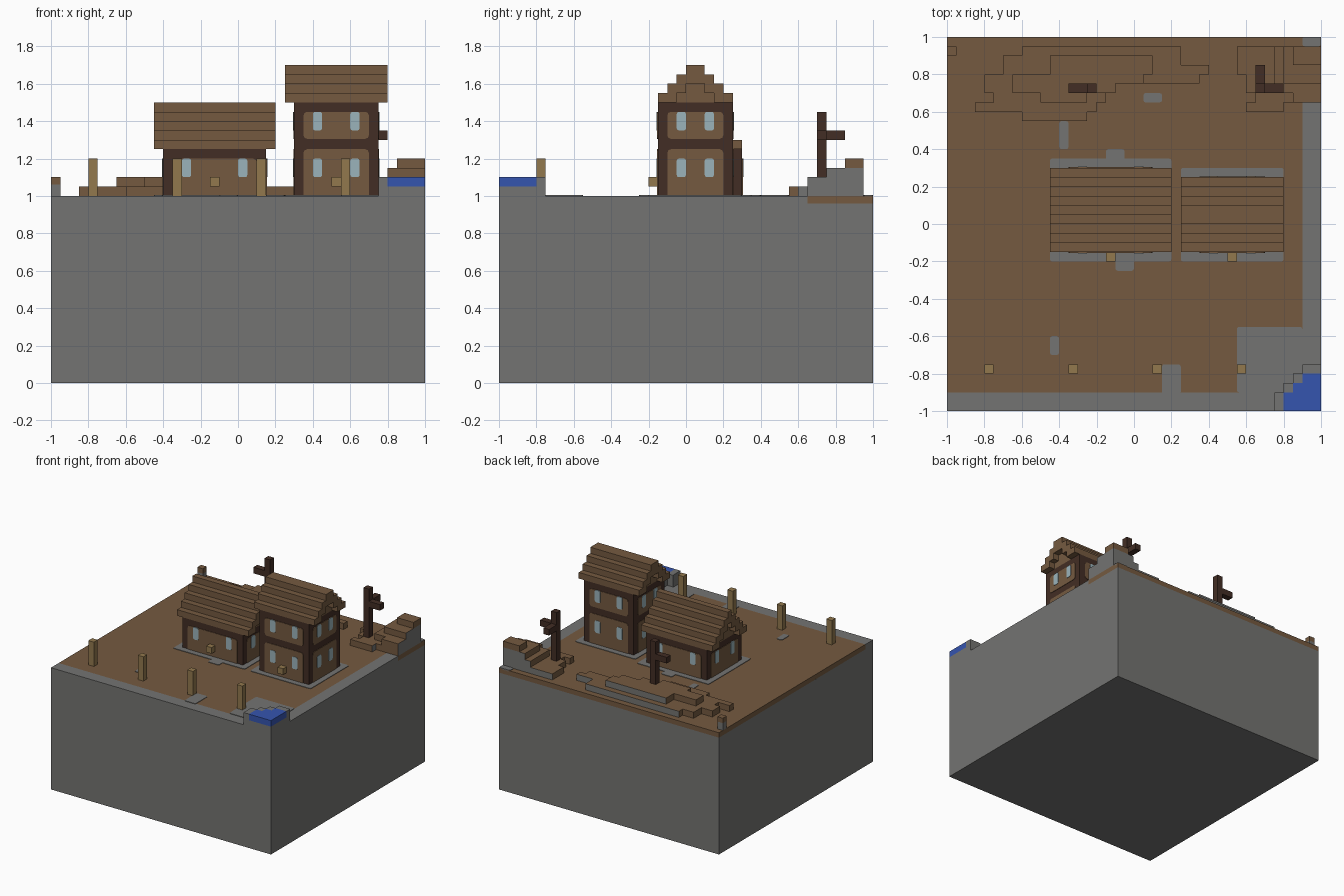
import bpy, bmesh
from mathutils import Vector

cube = bpy.data.objects.get("Cube")
if cube:
    bpy.data.objects.remove(cube, do_unlink=True)


def material(name, rgb):
    m = bpy.data.materials.new(name)
    m.use_nodes = True
    m.diffuse_color = (*rgb, 1)
    m.node_tree.nodes["Principled BSDF"].inputs["Base Color"].default_value = (*rgb, 1)
    return m


BROWN = material("earth brown", (.178, .102, .051))
STONE = material("stone grey", (.174, .174, .168))
DARK = material("dark timber", (.055, .027, .018))
TAN = material("pale wood", (.29, .19, .076))
BLUE = material("water blue", (.036, .09, .43))
GLASS = material("window glass", (.33, .456, .497))


def add_box(bm, b, bevel=0, axis=0):
    """Box from (x0, x1, y0, y1, z0, z1); bevel rounds the edges along an axis."""
    lo, hi = Vector(b[0::2]), Vector(b[1::2])
    verts = bmesh.ops.create_cube(bm, size=1)["verts"]
    for v in verts:
        v.co = (lo + hi) / 2 + v.co * (hi - lo)
    if bevel:
        edges = {e for v in verts for e in v.link_edges
                 if abs((e.verts[0].co - e.verts[1].co)[axis]) > 1e-5
                 and all(abs((e.verts[0].co - e.verts[1].co)[a]) < 1e-5
                         for a in range(3) if a != axis)}
        bmesh.ops.bevel(bm, geom=list(edges), offset=bevel, segments=2,
                        profile=.5, affect='EDGES')


def boxes(name, items, mats, rule=None, bevel=0, axis=0):
    bm = bmesh.new()
    for b in items:
        add_box(bm, b, bevel, axis)
    bm.normal_update()
    if rule:
        for f in bm.faces:
            f.material_index = rule(f)
    me = bpy.data.meshes.new(name)
    bm.to_mesh(me)
    bm.free()
    for m in mats:
        me.materials.append(m)
    ob = bpy.data.objects.new(name, me)
    bpy.context.collection.objects.link(ob)
    return ob


# Ground: stone block, earth skin and bare stone margins
SKIN = .96
boxes("stone_base", [(-1, 1, -1, 1, 0, SKIN)], [STONE])
boxes("earth_layer", [(-1, .9, -.9, 1, SKIN, 1), (.9, 1, .65, 1, SKIN, 1)], [BROWN])
boxes("stone_margin", [(-1, 1, -1, -.9, SKIN, 1), (.9, 1, -.9, .65, SKIN, 1)], [STONE])
patches = [(.55, .9, -.9, -.55), (-.45, .2, -.2, .35), (.25, .8, -.2, .3),
           (-.15, -.05, .34, .4), (-.1, 0, -.25, -.19), (-.4, -.35, .4, .55),
           (-.45, -.4, -.7, -.6), (.15, .25, -.91, -.75), (.05, .15, .65, .7),
           (.9, 1, .95, 1)]
boxes("stone_patches", [(*p, .99, 1.004) for p in patches], [STONE], bevel=.012, axis=2)

# Pond in the corner with a stepped rim
rows = [(-1, -.9, .8), (-.9, -.85, .85), (-.85, -.8, .9)]
boxes("pond_bed", [(x, 1, y0, y1, 1, 1.05) for y0, y1, x in rows], [STONE])
boxes("pond_water", [(x, 1, y0, y1, 1.05, 1.1) for y0, y1, x in rows], [BLUE])
boxes("pond_rim", [(x - .05, x, y0, y1, 1, 1.1) for y0, y1, x in rows]
      + [(.9, 1, -.8, -.75, 1, 1.1)], [STONE])

# Fence posts
boxes("fence_posts", [(-.8 + .45 * i, -.75 + .45 * i, -.8, -.75, 1, 1.2)
                      for i in range(4)], [TAN])


# Houses
def roof(name, x0, x1, y0, y1, z, layers):
    shell, gable = [], []
    for k in range(layers):
        a, b = y0 + .05 * k, y1 - .05 * k
        za, zb = z + .05 * k, z + .05 * k + .05
        if b - a < .21:
            shell.append((x0, x1, a, b, za, zb))
        else:
            shell += [(x0, x1, a, a + .1, za, zb), (x0, x1, b - .1, b, za, zb)]
            gable.append((x0 + .05, x1 - .05, a + .1, b - .1, za, zb))
    boxes(name + "_roof", shell, [BROWN])
    boxes(name + "_gable", gable, [BROWN])


def wall_plates(name, x0, x1, y0, y1, panels, window_rows):
    """Infill panels and two windows per storey on all four walls."""
    for axis, (u0, u1), ends in ((1, (x0, x1), (y0, y1)), (0, (y0, y1), (x0, x1))):
        def plates(spans, t):
            out = []
            for a, b, za, zb in spans:
                for e in ends:
                    d = (e - t, e + t)
                    out.append((a, b, *d, za, zb) if axis else (*d, a, b, za, zb))
            return out
        side = "long" if axis else "end"
        infill = [(u0 + .05, u1 - .05, *p) for p in panels]
        glass = [(u, u + .05, z, z + .1) for z in window_rows
                 for u in (u0 + .1, u1 - .15)]
        boxes(f"{name}_{side}_panels", plates(infill, .004), [BROWN], bevel=.02, axis=axis)
        boxes(f"{name}_{side}_windows", plates(glass, .007), [GLASS], bevel=.012, axis=axis)


def house(name, x0, x1, y0, y1, top, layers, panels, window_rows, handle_x):
    boxes(name + "_walls", [(x0, x1, y0, y1, 1, top)], [DARK])
    wall_plates(name, x0, x1, y0, y1, panels, window_rows)
    roof(name, x0 - .05, x1 + .05, y0, y1, top, layers)
    boxes(name + "_door_block", [(handle_x, handle_x + .05, -.2, -.15, 1.05, 1.1)], [TAN])


house("cottage", -.4, .15, -.15, .3, 1.25, 5, [(.97, 1.2)], [1.1], -.15)
house("tall_house", .3, .75, -.15, .25, 1.5, 4,
      [(.97, 1.25), (1.305, 1.45)], [1.1, 1.35], .5)

# Dead trees
boxes("right_dead_tree", [(.65, .7, .7, .75, 1, 1.45), (.7, .8, .7, .75, 1.3, 1.35),
                          (.65, .7, .75, .85, 1.3, 1.35)], [DARK])
boxes("left_dead_tree", [(-.25, -.2, .7, .75, 1, 1.45),
                         (-.35, -.25, .7, .75, 1.3, 1.35)], [DARK])


# Stepped earth mounds along the back
def mound(name, layers, rule=None):
    for i, spans in enumerate(layers):
        z = 1 + .05 * i
        boxes(f"{name}_step_{i + 1}", [(*s, z, z + .05) for s in spans],
              [BROWN, STONE], rule)


mound("long_mound", [
    [(-.6, -.25, .55, .6), (-.85, -.2, .6, .65), (-.75, -.15, .65, .7),
     (-.8, -.1, .7, .75), (-.8, .35, .75, .8), (-.7, .4, .8, .85),
     (-.7, .25, .85, .9), (-.6, .25, .9, .95)],
    [(-.5, -.25, .65, .7), (-.65, -.1, .7, .75), (-.65, .05, .75, .8),
     (-.45, .1, .8, .9)]],
    lambda f: int(f.normal.y > .5 and f.calc_center_median().x > -.2))

mound("corner_mound", [
    [(.6, .8, .6, .65), (.65, 1, .65, .7), (.6, 1, .7, .8), (.55, 1, .8, .95)],
    [(.85, 1, .65, .7), (.75, 1, .7, .95)],
    [(.8, 1, .75, .95)],
    [(.85, 1, .85, .95)]],
    lambda f: int(max(f.normal.x, f.normal.y) > .5 and f.calc_center_median().x > .75
                  and f.calc_center_median().z < 1.16))

# Small marker stone at the back corner
boxes("corner_stone", [(-1, -.95, .9, .95, 1, 1.06)], [STONE])
boxes("corner_stone_cap", [(-1, -.95, .9, .95, 1.06, 1.1)], [BROWN])
